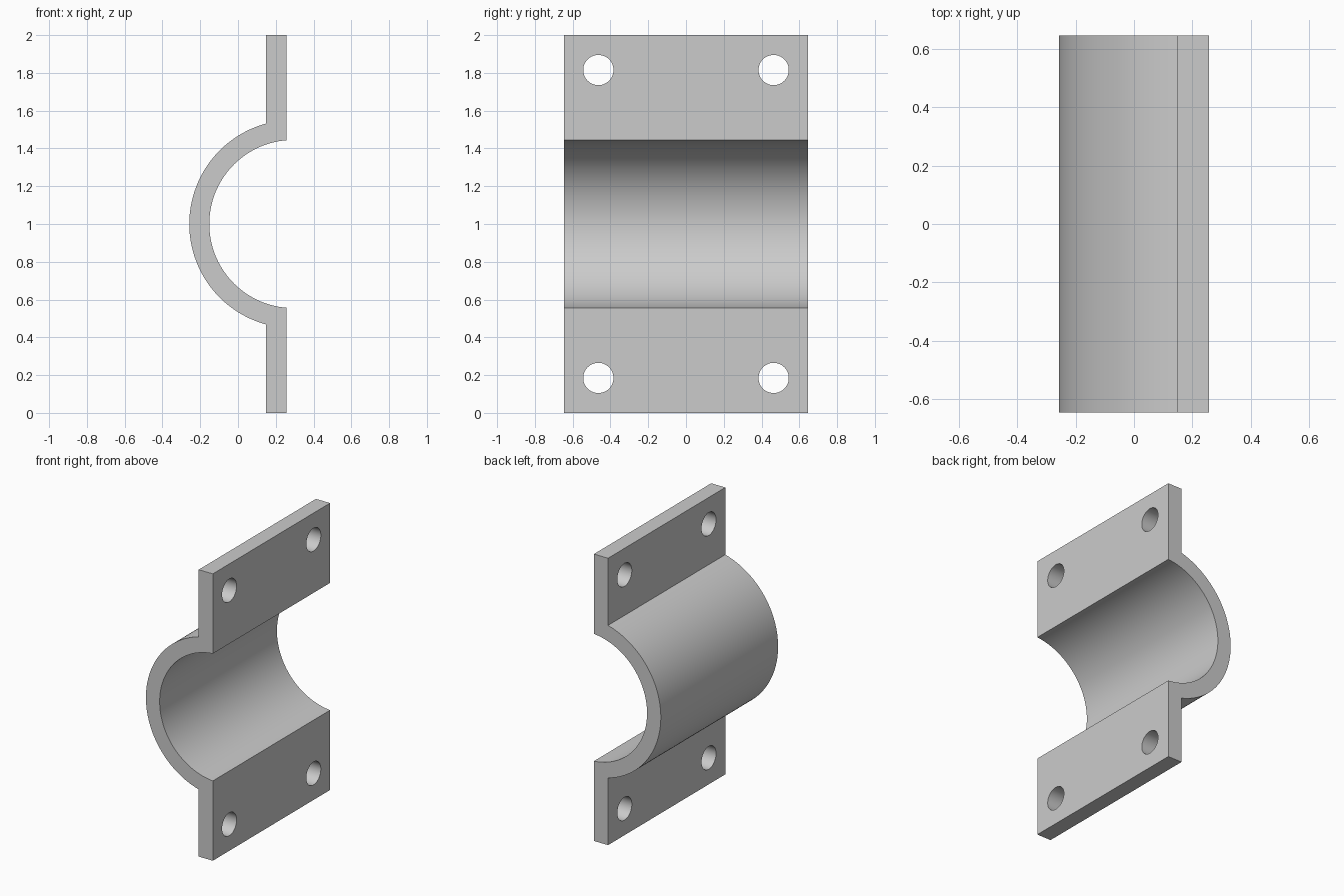
import bpy, bmesh, math

cube = bpy.data.objects.get("Cube")
if cube:
    bpy.data.objects.remove(cube, do_unlink=True)

HALF_LEN = 0.646             # half the clamp's length along y
BACK, FACE = 0.149, 0.258    # flange thickness range in x
AXIS_X, AXIS_Z = 0.293, 1.0  # saddle axis
R_IN, R_OUT = 0.445, 0.551
STEPS = 64

steel = bpy.data.materials.new("grey_steel")
steel.use_nodes = True
grey = (0.6, 0.6, 0.6, 1)
steel.diffuse_color = grey
steel.node_tree.nodes["Principled BSDF"].inputs["Base Color"].default_value = grey


def arc(radius, end_x):
    """Arc from the top flange round to the bottom one, cut off at end_x."""
    a = math.acos((end_x - AXIS_X) / radius)
    angles = [a + (2 * math.pi - 2 * a) * i / STEPS for i in range(STEPS + 1)]
    return [(AXIS_X + radius * math.cos(t), AXIS_Z + radius * math.sin(t)) for t in angles]


# Saddle and both flanges as one extruded profile
profile = [(FACE, 2), (BACK, 2)] + arc(R_OUT, BACK) + [(BACK, 0), (FACE, 0)]
profile += reversed(arc(R_IN, FACE))
bm = bmesh.new()
end = bm.faces.new([bm.verts.new((x, -HALF_LEN, z)) for x, z in profile])
ext = bmesh.ops.extrude_face_region(bm, geom=[end])
moved = [v for v in ext["geom"] if isinstance(v, bmesh.types.BMVert)]
bmesh.ops.translate(bm, verts=moved, vec=(0, 2 * HALF_LEN, 0))
bmesh.ops.recalc_face_normals(bm, faces=bm.faces)
mesh = bpy.data.meshes.new("pipe_clamp_half")
bm.to_mesh(mesh)
bm.free()
clamp = bpy.data.objects.new("pipe_clamp_half", mesh)
bpy.context.collection.objects.link(clamp)
mesh.materials.append(steel)

# Bolt holes through the flanges
cutters = []
for y in (-0.464, 0.464):
    for z in (0.185, 1.815):
        bpy.ops.mesh.primitive_cylinder_add(vertices=48, radius=0.08, depth=0.4,
                                            location=((BACK + FACE) / 2, y, z),
                                            rotation=(0, math.pi / 2, 0))
        hole = bpy.context.object
        hole.name = "bolt_hole_cutter"
        hole.hide_render = True
        hole.data.materials.append(steel)
        cutters.append(hole)
        mod = clamp.modifiers.new("bolt_hole", "BOOLEAN")
        mod.operation, mod.solver, mod.object = "DIFFERENCE", "EXACT", hole

bpy.ops.object.select_all(action="DESELECT")
clamp.select_set(True)
bpy.context.view_layer.objects.active = clamp
for mod in list(clamp.modifiers):
    bpy.ops.object.modifier_apply(modifier=mod.name)
for hole in cutters:
    bpy.data.objects.remove(hole, do_unlink=True)
bpy.ops.object.shade_smooth_by_angle(angle=math.radians(30))
